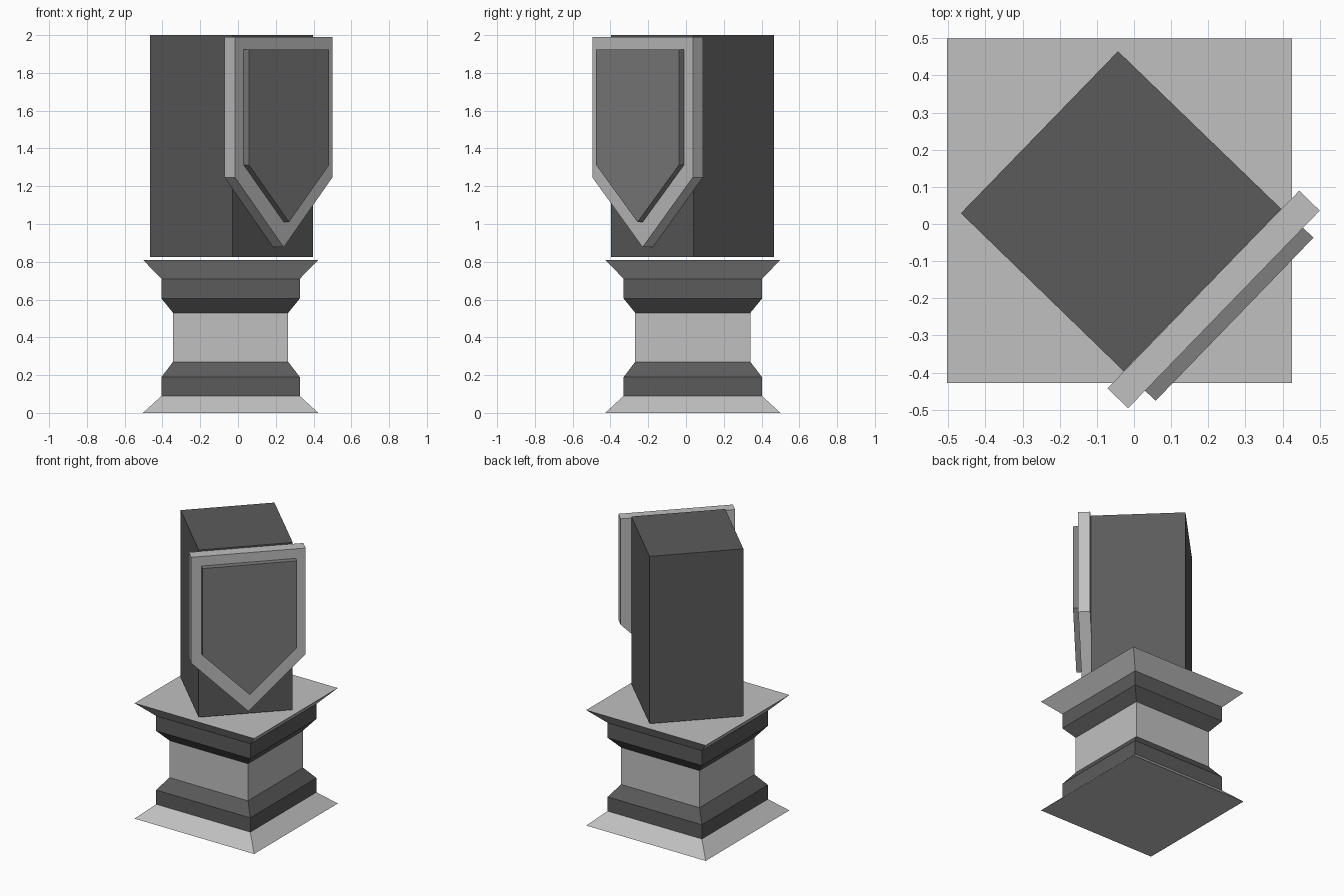
import bpy, bmesh
from mathutils import Vector

if "Cube" in bpy.data.objects:
    bpy.data.objects.remove(bpy.data.objects["Cube"])


def material(name, v):
    m = bpy.data.materials.new(name)
    m.diffuse_color = (v, v, v, 1)
    m.use_nodes = True
    m.node_tree.nodes["Principled BSDF"].inputs["Base Color"].default_value = m.diffuse_color
    return m


LIGHT = material("light stone", 0.53)
DARK = material("dark stone", 0.105)
MID = material("mid grey", 0.205)


def loft(name, rings, mats, rule=None):
    """Skin a stack of equal point rings and cap both ends."""
    bm = bmesh.new()
    loops = [[bm.verts.new(p) for p in r] for r in rings]
    n = len(loops[0])
    for i, (a, b) in enumerate(zip(loops, loops[1:])):
        for k in range(n):
            f = bm.faces.new((a[k], a[(k + 1) % n], b[(k + 1) % n], b[k]))
            f.material_index = rule[i] if rule else 0
    bm.faces.new(loops[0][::-1])
    bm.faces.new(loops[-1])
    bmesh.ops.recalc_face_normals(bm, faces=bm.faces)
    me = bpy.data.meshes.new(name)
    bm.to_mesh(me)
    bm.free()
    for m in mats:
        me.materials.append(m)
    ob = bpy.data.objects.new(name, me)
    bpy.context.collection.objects.link(ob)
    return ob


# Square moulded pedestal: (half width, height)
CX, CY = -0.039, 0.036
profile = [(0.464, 0), (0.366, 0.09), (0.366, 0.19), (0.305, 0.27),
           (0.305, 0.53), (0.366, 0.605), (0.366, 0.71), (0.464, 0.81)]
rings = [[(CX + sx * w, CY + sy * w, z)
          for sx, sy in ((-1, -1), (1, -1), (1, 1), (-1, 1))]
         for w, z in profile]
loft("pedestal", rings, [LIGHT, DARK], [0, 1, 1, 0, 1, 1, 0])

# Turned block floating just above the pedestal
corners = [(-0.466, 0.029), (-0.028, -0.396), (0.397, 0.04), (-0.043, 0.465)]
loft("block", [[(x, y, z) for x, y in corners] for z in (0.826, 2.0)], [DARK])


# Pointed plates on the front right face of the block
def shield(name, left, right, depth, top, shoulder, tip, mat):
    a, b = Vector(left), Vector(right)
    u = (b - a).normalized()
    back = Vector((-u.y, u.x)) * depth
    mid = (a + b) / 2
    outline = [(a, top), (a, shoulder), (mid, tip), (b, shoulder), (b, top)]
    loft(name, [[(*(p + o), z) for p, z in outline]
                for o in (Vector((0, 0)), back)], [mat])


shield("shield_frame", (-0.016, -0.496), (0.5, 0.036), 0.077,
       1.99, 1.247, 0.877, LIGHT)
shield("shield_panel", (0.058, -0.476), (0.483, -0.037), 0.045,
       1.923, 1.313, 1.01, MID)
